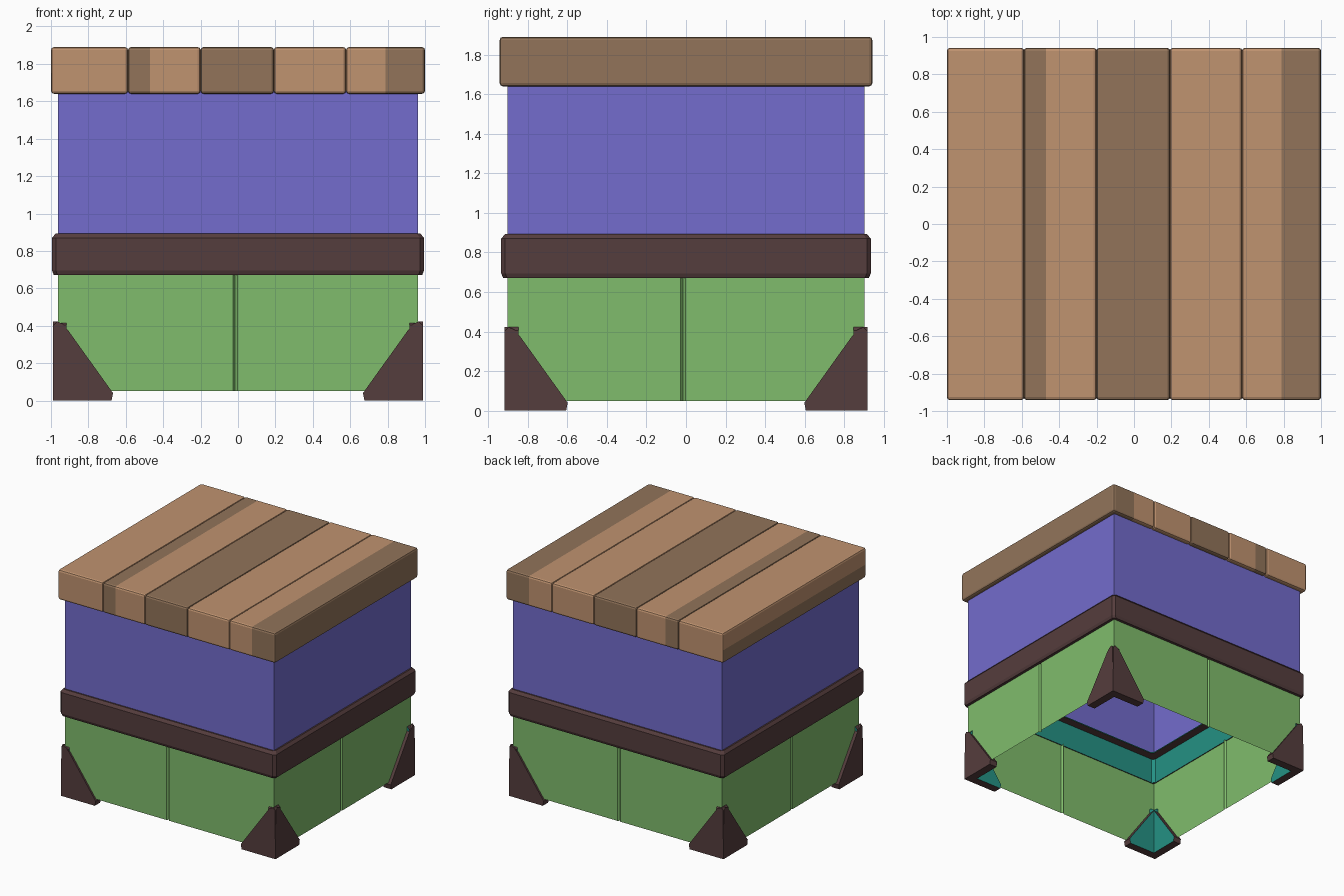
import bpy, bmesh
from mathutils import Vector

if "Cube" in bpy.data.objects:
    bpy.data.objects.remove(bpy.data.objects["Cube"])


def mat(name, r, g, b):
    m = bpy.data.materials.new(name)
    lin = [((c / 255 + 0.055) / 1.055) ** 2.4 for c in (r, g, b)]
    m.diffuse_color = (*lin, 1)
    m.use_nodes = True
    m.node_tree.nodes["Principled BSDF"].inputs["Base Color"].default_value = m.diffuse_color
    return m


LIGHT = mat("light wood", 192, 147, 112)
DARK = mat("dark wood", 146, 116, 90)
PURPLE = mat("purple", 115, 108, 205)
GREEN = mat("green", 128, 188, 108)
BROWN = mat("dark brown", 85, 61, 61)
TEAL = mat("teal", 36, 145, 132)


def finish(name, bm, mats, rule=None):
    """Turn a bmesh into an object; rule(face) gives the material index."""
    bm.normal_update()
    if rule:
        for f in bm.faces:
            f.material_index = rule(f)
    me = bpy.data.meshes.new(name)
    bm.to_mesh(me)
    bm.free()
    for m in mats:
        me.materials.append(m)
    ob = bpy.data.objects.new(name, me)
    bpy.context.collection.objects.link(ob)
    return ob


def loft(bm, rings, closed=False):
    """Skin a list of equal-length rings of points."""
    vs = [[bm.verts.new(p) for p in r] for r in rings]
    pairs = list(zip(vs, vs[1:])) + ([(vs[-1], vs[0])] if closed else [])
    for a, b in pairs:
        for i in range(len(a)):
            j = (i + 1) % len(a)
            bm.faces.new((a[i], a[j], b[j], b[i]))
    bmesh.ops.recalc_face_normals(bm, faces=bm.faces)


HX, HY = 0.963, 0.903   # half size of the walls
SEAM = -0.015           # position of the wall seams

# Upper wall: plain open box
bm = bmesh.new()
rect = [(-HX, -HY), (HX, -HY), (HX, HY), (-HX, HY)]
loft(bm, [[(x, y, z) for x, y in rect] for z in (0.88, 1.66)])
finish("upper_wall", bm, [PURPLE])

# Lower wall: open box with a V groove in the middle of each side
g, d = 0.012, 0.015
outline = [(-HX, -HY), (SEAM - g, -HY), (SEAM, -HY + d), (SEAM + g, -HY),
           (HX, -HY), (HX, SEAM - g), (HX - d, SEAM), (HX, SEAM + g),
           (HX, HY), (SEAM + g, HY), (SEAM, HY - d), (SEAM - g, HY),
           (-HX, HY), (-HX, SEAM + g), (-HX + d, SEAM), (-HX, SEAM - g)]
bm = bmesh.new()
loft(bm, [[(x, y, z) for x, y in outline] for z in (0.05, 0.68)])
finish("lower_wall", bm, [GREEN])

# Middle band: profile swept round the box, with an inner ledge on top
profile = [(-0.008, 0.67), (0.022, 0.672), (0.031, 0.695), (0.031, 0.87),
           (0.012, 0.893), (-0.08, 0.893), (-0.08, 0.885), (-0.008, 0.885)]


def band_ring(off, z, c=0.02):
    x, y = HX + off, HY + off
    return [(-x + c, -y, z), (x - c, -y, z), (x, -y + c, z), (x, y - c, z),
            (x - c, y, z), (-x + c, y, z), (-x, y - c, z), (-x, -y + c, z)]


bm = bmesh.new()
loft(bm, [band_ring(o, z) for o, z in profile], closed=True)


def inward(f):
    c = f.calc_center_median()
    return int(f.normal.dot(Vector((c.x, c.y, 0))) < -0.3
               and f.calc_area() > 0.1 or
               (abs(f.normal.z) < 0.1 and f.normal.dot(Vector((c.x, c.y, 0))) < -0.3))


finish("middle_band", bm, [BROWN, TEAL], inward)

# Corner feet: two pointed plates meeting at each corner
FX, FY, THICK = 0.988, 0.918, 0.07
foot = [(0, 0), (0.312, 0), (0.32, 0.04), (0.08, 0.375), (0.05, 0.41),
        (0.022, 0.423), (0.005, 0.405)]
for sx, xn in ((-1, "left"), (1, "right")):
    for sy, yn in ((-1, "front"), (1, "back")):
        bm = bmesh.new()
        for swap in (False, True):
            rings = []
            for t in (0, THICK):
                pts = [(t, u, z) if swap else (u, t, z) for u, z in foot]
                rings.append([(sx * (FX - a), sy * (FY - b), z) for a, b, z in pts])
            outer, inner = [[bm.verts.new(p) for p in r] for r in rings]
            bm.faces.new(outer)
            bm.faces.new(inner)
            for i in range(len(foot)):
                j = (i + 1) % len(foot)
                bm.faces.new((outer[i], outer[j], inner[j], inner[i]))
        bmesh.ops.recalc_face_normals(bm, faces=bm.faces)

        def foot_rule(f):
            n = f.normal
            return int(n.x * sx < -0.99 and f.calc_area() > 0.03
                       or n.y * sy < -0.99 and f.calc_area() > 0.03)
        finish(f"{yn}_{xn}_foot", bm, [BROWN, TEAL], foot_rule)

# Lid planks: rounded boards, some with a dark painted strip
edges = [-1.0, -0.588, -0.2, 0.192, 0.578, 1.0]
Z0, Z1, LY, SPLIT = 1.64, 1.89, 0.942, 1.75


def plank_rule(f):
    c = f.calc_center_median()
    if f.normal.x < -0.7 and c.x < -0.98:
        return int(c.z < SPLIT)
    return int(-0.588 < c.x < -0.47 or -0.2 < c.x < 0.192 or c.x > 0.788)


for i, (a, b) in enumerate(zip(edges, edges[1:])):
    bm = bmesh.new()
    bmesh.ops.create_cube(bm, size=1)
    for v in bm.verts:
        v.co = Vector(((a + b) / 2 + v.co.x * (b - a), v.co.y * 2 * LY,
                       (Z0 + Z1) / 2 + v.co.z * (Z1 - Z0)))
    bmesh.ops.bevel(bm, geom=bm.edges[:], offset=0.016, segments=2,
                    profile=0.5, affect='EDGES')
    cuts = [((-0.47, 0, 0), (1, 0, 0)), ((0.788, 0, 0), (1, 0, 0))]
    if i == 0:
        cuts.append(((0, 0, SPLIT), (0, 0, 1)))
    for co, no in cuts:
        bmesh.ops.bisect_plane(bm, geom=bm.verts[:] + bm.edges[:] + bm.faces[:],
                               plane_co=co, plane_no=no)
    finish(f"lid_plank_{i + 1}", bm, [LIGHT, DARK], plank_rule)
